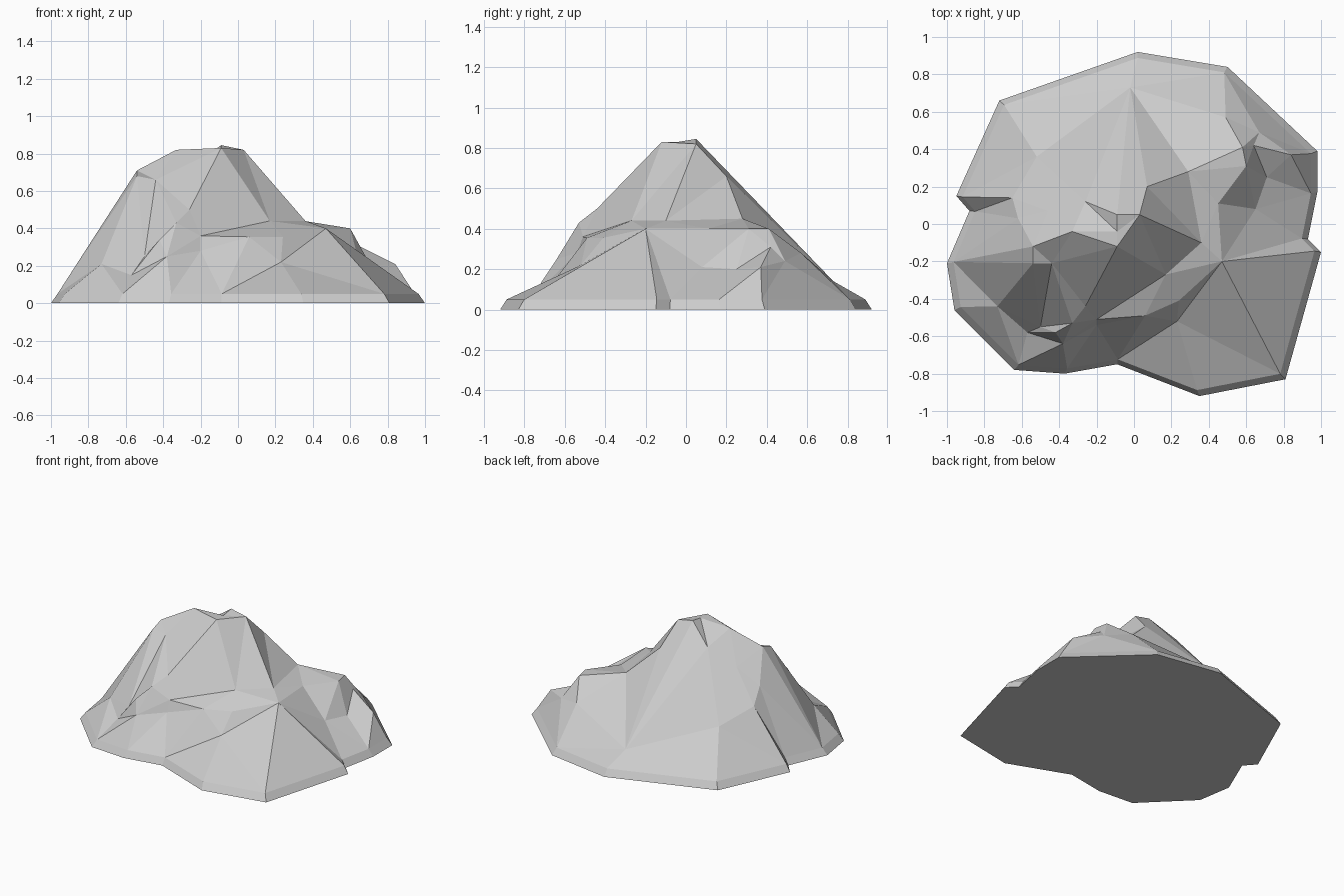
import bpy
import bmesh
from mathutils import Vector
from mathutils.geometry import delaunay_2d_cdt

if "Cube" in bpy.data.objects:
    bpy.data.objects.remove(bpy.data.objects["Cube"])

# Ground outline, counter-clockwise; a low bevelled rim sits just inside it
outline = [(1, -.15), (.93, -.08), (.98, .17), (.98, .39), (.5, .84), (.02, .92),
           (-.72, .66), (-.95, .15), (-.88, .07), (-1, -.21), (-.96, -.46),
           (-.64, -.78), (-.37, -.8), (-.09, -.75), (.35, -.92), (.81, -.83)]
rim = [(x * .965, y * .965, .05) for x, y in outline]

# Named corners shared by several ridges
top = (-.09, .05, .845)
top_east = (.03, .05, .82)
top_south = (-.09, -.12, .83)
west_top = (-.54, -.12, .71)
east_knee = (.36, -.10, .44)
east_edge = (.47, -.20, .40)
south_knee = (.17, -.27, .44)
south_lip = (-.20, -.51, .36)
low_knob = (-.38, -.64, .25)
front_step = (.23, -.52, .22)
east_shelf = (.58, .41, .40)
west_spur = (-.62, .03, .50)
west_hollow = (-.52, .36, .30)

# Ridge and crease lines across the rock
ridges = [
    # summit and shoulder running down to the back right
    [west_top, (-.33, -.04, .82), top_south, (-.09, -.04, .83), top, top_east,
     (.07, .20, .66), (.29, .28, .45), (.60, .31, .40), east_shelf, (.49, .57, .28), rim[4]],
    [(-.26, .12, .72), top, (-.02, .73, .14)],
    # right shoulder and notch
    [top_east, east_knee, east_edge, rim[0]],
    [east_knee, (.45, .11, .40), (.60, .31, .40)],
    [east_edge, (.65, .08, .21), rim[1]],
    [(.65, .08, .21), (.71, .25, .20), rim[2]],
    [east_shelf, (.64, .42, .31), (.84, .37, .21), rim[3]],
    [(.64, .42, .31), (.67, .49, .24)],
    # front ledges
    [top_south, south_knee, south_lip, low_knob, (-.57, -.58, .15), (-.73, -.44, .21), rim[10]],
    [east_knee, south_knee],
    [south_lip, (.06, -.49, .355), front_step, rim[14]],
    [(.24, -.41, .355), front_step, rim[15]],
    [east_edge, rim[15]],
    [south_lip, (-.20, -.54, .28), rim[13]],
    # front left wall
    [west_top, (-.54, -.21, .68), (-.44, -.21, .66), (-.26, -.44, .50),
     (-.33, -.53, .43), (-.42, -.58, .34), (-.50, -.55, .25)],
    [west_top, rim[9]],
    # left spur and hollow
    [west_top, west_spur, rim[8]],
    [west_spur, (-.65, .14, .40), west_hollow, rim[6]],
    [west_spur, (-.46, .07, .61), west_hollow],
]

# Collect shared points and constrained edges
points, edges = [], []


def index(p):
    if p not in points:
        points.append(p)
    return points.index(p)


def add_line(line):
    ids = [index(p) for p in line]
    edges.extend(zip(ids, ids[1:]))


base = [(x, y, 0) for x, y in outline]
for loop in (base, rim):
    add_line(loop + loop[:1])
for a, b in zip(base, rim):
    add_line([a, b])
for line in ridges:
    add_line(line)

# Triangulate the surface between the lines
flat = [Vector(p[:2]) for p in points]
co, _, tris, origins, _, _ = delaunay_2d_cdt(flat, edges, [], 1, 1e-5)


def height(p, ids):
    if ids:
        return points[ids[0]][2]
    near = sorted(range(len(flat)), key=lambda i: (flat[i] - p).length)[:2]
    return sum(points[i][2] for i in near) / 2


bm = bmesh.new()
verts = [bm.verts.new((p.x, p.y, height(p, ids))) for p, ids in zip(co, origins)]
for t in tris:
    bm.faces.new([verts[i] for i in t])

# Flat underside
bmesh.ops.holes_fill(bm, edges=[e for e in bm.edges if e.is_boundary], sides=0)
bmesh.ops.recalc_face_normals(bm, faces=bm.faces)

mesh = bpy.data.meshes.new("rock")
bm.to_mesh(mesh)
bm.free()
rock = bpy.data.objects.new("rock", mesh)
bpy.context.collection.objects.link(rock)
